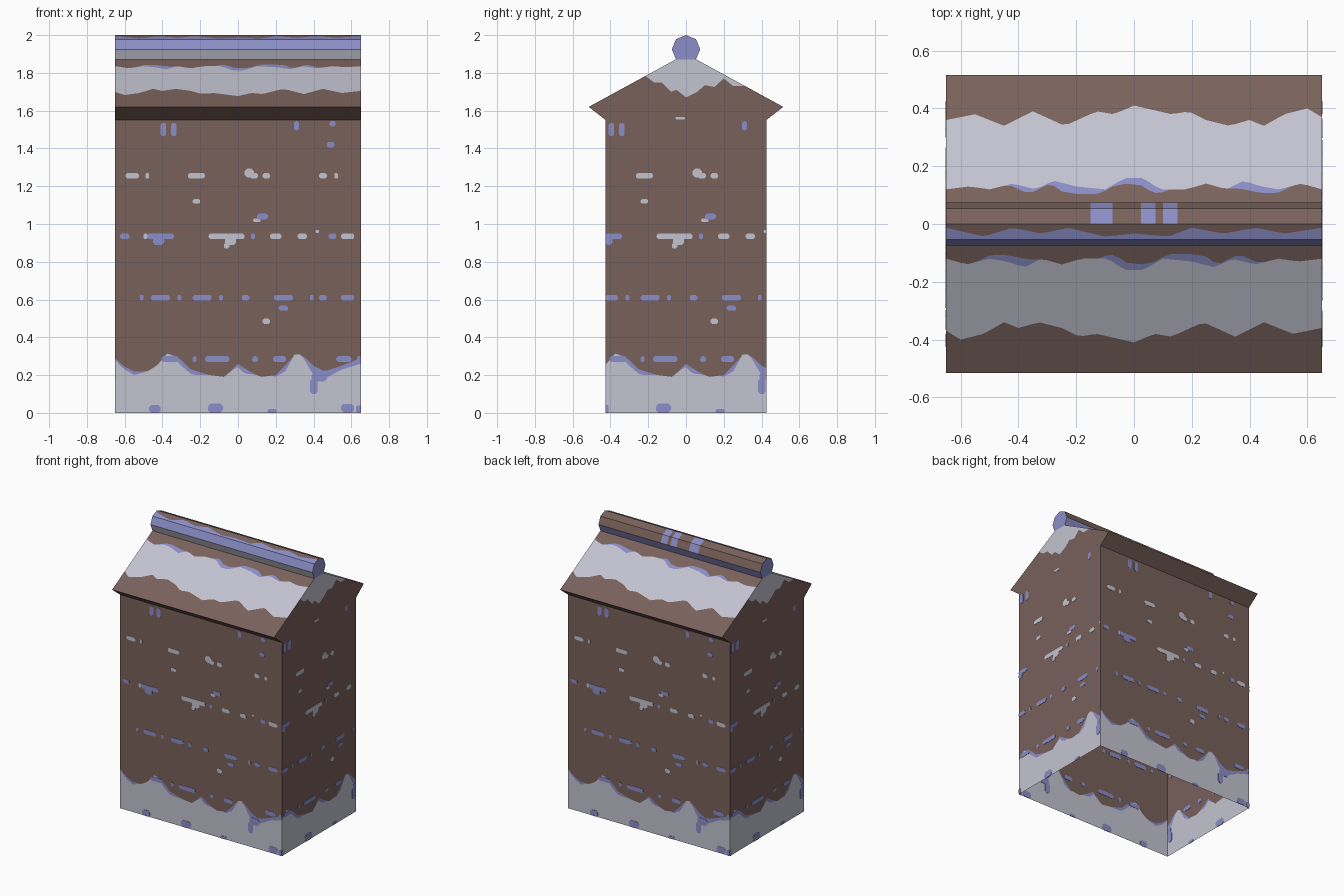
import bpy
import math
from mathutils import Matrix, Vector

if "Cube" in bpy.data.objects:
    bpy.data.objects.remove(bpy.data.objects["Cube"], do_unlink=True)

HALF_X, HALF_Y = 0.65, 0.425
EAVE_Y, EAVE_Z, WALL_TOP = 0.515, 1.62, 1.55
RIDGE_Y, RIDGE_Z, ROLL_RADIUS = 0.053, 1.872, 0.075
BROWN, SNOW, BLUE = range(3)


def make_material(name, colour):
    material = bpy.data.materials.new(name)
    material.use_nodes = True
    material.diffuse_color = (*colour, 1)
    shader = material.node_tree.nodes["Principled BSDF"]
    shader.inputs["Base Color"].default_value = (*colour, 1)
    shader.inputs["Roughness"].default_value = 0.9
    return material


MATERIALS = [
    make_material("weathered brown", (0.19, 0.12, 0.105)),
    make_material("pale grey", (0.55, 0.55, 0.64)),
    make_material("dusty blue", (0.26, 0.27, 0.57)),
]


def make_object(name, points, faces, indices, turn=0):
    """Mesh object turned by a number of quarter turns about z."""
    rotation = Matrix.Rotation(turn * math.pi / 2, 3, "Z")
    mesh = bpy.data.meshes.new(name)
    mesh.from_pydata([rotation @ Vector(p) for p in points], [], faces)
    for material in MATERIALS:
        mesh.materials.append(material)
    for polygon, index in zip(mesh.polygons, indices):
        polygon.material_index = index
    obj = bpy.data.objects.new(name, mesh)
    bpy.context.collection.objects.link(obj)
    return obj


def sample(curve, u):
    """Linear interpolation along points given in hundredths."""
    u *= 100
    for (a, low), (b, high) in zip(curve, curve[1:]):
        if u <= b:
            return (low + (high - low) * max(0, u - a) / (b - a)) / 100
    return curve[-1][1] / 100


def strip(name, half, rows, paints, turn=0):
    """Sheet spanning -half..half, built from row functions, one paint per band."""
    count = round(half * 80)
    us = [half * (2 * i / count - 1) for i in range(count + 1)]
    points = [row(u) for row in rows for u in us]
    faces, indices = [], []
    for band, paint in enumerate(paints):
        for i in range(count):
            a = band * (count + 1) + i
            b = a + count + 1
            faces.append((a, a + 1, b + 1, b))
            middle = (us[i] + us[i + 1]) / 2
            indices.append(paint(middle) if callable(paint) else paint)
    return make_object(name, points, faces, indices, turn)


# Edge curves, in hundredths
SKIRT = [(-65, 29), (-61, 25), (-55, 22), (-48, 22), (-43, 25), (-37, 32), (-30, 28),
         (-25, 23), (-15, 20), (-7, 19), (0, 26), (6, 22), (12, 19), (20, 20),
         (25, 25), (31, 32), (36, 29), (40, 25), (46, 22), (55, 25), (65, 29)]
SKIRT_LIP = [(-65, 1), (-55, 2), (-48, 0), (-36, 0), (-30, 3), (-22, 2), (-15, 0),
             (-4, 0), (3, 3), (9, 0), (18, 0), (25, 3), (30, 0), (34, 0), (39, 5),
             (45, 4), (55, 2), (65, 3)]
SNOW_LOW = [(-65, 37), (-60, 40), (-52, 38), (-45, 34), (-40, 36), (-33, 34), (-25, 36),
            (-19, 39), (-13, 38), (0, 41), (7, 38), (13, 39), (24, 34), (35, 39),
            (45, 34), (55, 38), (65, 36)]
SNOW_HIGH = [(-65, 12), (-58, 14), (-50, 12), (-44, 13), (-38, 15), (-32, 12), (-25, 14),
             (-18, 12), (-9, 12), (-3, 16), (3, 16), (10, 12), (20, 13), (28, 15),
             (34, 12), (42, 14), (50, 12), (57, 13), (65, 12)]
HIGH_LIP = [(-55, 0), (-46, 2), (-38, 3), (-33, 0), (-12, 0), (-6, 3), (3, 2), (9, 0),
            (13, 2), (25, 3), (31, 0), (38, 2), (45, 0)]
ROLL_EDGE = [(-65, 4), (-52, 1), (-42, 4), (-32, 2), (-23, 4), (-10, 1), (0, 2),
             (12, 1), (20, 4), (31, 2), (42, 4), (52, 2), (65, 4)]

# Marks on each wall: height, paint, then (centre, width) pairs, all in hundredths
DASHES = [
    (28.5, BLUE, [(-36, 9), (-23, 2), (-11, 13), (9, 3), (22, 7), (56, 8), (64, 2)]),
    (61, BLUE, [(-51, 2), (-41, 10), (-31, 2), (-19, 10), (-9, 2), (4, 4), (24, 10),
                (39, 2), (45, 4), (58, 7)]),
    (93.5, BLUE, [(-60, 5), (-41, 14), (50, 4), (8, 2)]),
    (93.5, SNOW, [(-49, 2), (-6, 19), (20, 6), (34, 5), (58, 7)]),
    (125.5, SNOW, [(-56, 7), (-48, 2), (-22, 9), (15, 4), (45, 4), (52, 2)]),
]
# Single blots: paint, centre, height, width, depth
BLOTS = [
    (BLUE, -39.5, 150, 3, 7), (BLUE, -34, 150, 3, 7), (BLUE, 31, 152, 2.5, 5),
    (BLUE, 50, 153, 3, 3), (BLUE, 49, 142, 4, 3), (SNOW, -3, 156, 5, 1.5),
    (SNOW, 6, 127, 5, 5), (SNOW, 8.5, 125.5, 4, 3), (SNOW, -22, 112, 4, 2.5),
    (BLUE, 13, 104, 6, 3), (SNOW, 10, 102, 4, 2), (SNOW, -4, 91, 6, 4),
    (SNOW, -6, 88.5, 3, 3), (BLUE, -42, 91, 6, 4), (SNOW, 42, 96, 2, 1.5),
    (BLUE, 24, 55.5, 5, 2.5), (SNOW, 15, 48.5, 4, 3), (BLUE, 40, 14, 4, 8),
    (BLUE, 43, 19, 8, 5), (BLUE, -44, 2, 6, 4.5), (BLUE, -12, 2.5, 8, 5),
    (BLUE, 18, 1, 5, 2), (BLUE, 58, 2.5, 7, 4.5), (BLUE, 65, 2, 5, 4),
]


def wall_marks(name, half, distance, turn):
    """Thin chamfered plates that show on both faces of the wall."""
    marks = [(paint, u, z, width, 3) for z, paint, pairs in DASHES for u, width in pairs]
    points, faces, indices = [], [], []
    for paint, u, z, width, depth in marks + BLOTS:
        left = max(-half, (u - width / 2) / 100)
        right = min(half, (u + width / 2) / 100)
        if right - left < 0.005:
            continue
        low, high = max(0, (z - depth / 2) / 100), (z + depth / 2) / 100
        cut = min(right - left, high - low) * 0.3
        outline = [(left + cut, low), (right - cut, low), (right, low + cut),
                   (right, high - cut), (right - cut, high), (left + cut, high),
                   (left, high - cut), (left, low + cut)]
        start, size = len(points), len(outline)
        for offset in (0.002, -0.002):
            points += [(x, -distance - offset, y) for x, y in outline]
        outer = list(range(start, start + size))
        inner = [i + size for i in outer]
        sides = [(outer[i - 1], inner[i - 1], inner[i], outer[i]) for i in range(size)]
        faces += [outer, inner[::-1]] + sides
        indices += [paint] * (size + 2)
    make_object(name, points, faces, indices, turn)


# Four open walls with a snowy skirt
WALLS = [("front", HALF_X, HALF_Y), ("right", HALF_Y, HALF_X),
         ("back", HALF_X, HALF_Y), ("left", HALF_Y, HALF_X)]
for turn, (side, half, distance) in enumerate(WALLS):
    rows = [
        lambda u: (u, -distance, 0),
        lambda u: (u, -distance, sample(SKIRT, u) - sample(SKIRT_LIP, u)),
        lambda u: (u, -distance, sample(SKIRT, u)),
        lambda u: (u, -distance, WALL_TOP),
    ]
    strip(side + "_wall", half, rows, [SNOW, BLUE, BROWN], turn)
    wall_marks(side + "_wall_marks", half, distance, turn)


def roof_z(s):
    return EAVE_Z + (EAVE_Y - s) / (EAVE_Y - RIDGE_Y) * (RIDGE_Z - EAVE_Z)


def slope(s):
    return (-s, roof_z(s))


# Two roof slopes with soffits and a snow band
for side, turn in (("front", 0), ("back", 2)):
    rows = [
        lambda u: (u, -HALF_Y, WALL_TOP),
        lambda u: (u, *slope(EAVE_Y)),
        lambda u: (u, *slope(sample(SNOW_LOW, u))),
        lambda u: (u, *slope(sample(SNOW_HIGH, u))),
        lambda u: (u, *slope(sample(SNOW_HIGH, u) - sample(HIGH_LIP, u))),
        lambda u: (u, *slope(RIDGE_Y)),
    ]
    strip(side + "_roof", HALF_X, rows, [BROWN, BROWN, SNOW, BLUE, BROWN], turn)

# Gable ends: brown below, jagged snow at the peak
JAGGED = [(-0.215, roof_z(0.215)), (-0.17, 1.75), (-0.13, 1.75), (-0.08, 1.7), (-0.05, 1.71),
          (0, 1.67), (0.06, 1.7), (0.1, 1.735), (0.15, 1.725), (0.2, 1.77), (0.25, 1.73),
          (0.31, roof_z(0.31))]
for side, turn in (("right", 1), ("left", 3)):
    outline = [(-HALF_Y, WALL_TOP), (HALF_Y, WALL_TOP), (EAVE_Y, EAVE_Z), *JAGGED[::-1],
               (-EAVE_Y, EAVE_Z), (RIDGE_Y, RIDGE_Z), (-RIDGE_Y, RIDGE_Z)]
    points = [(u, -HALF_X, z) for u, z in outline]
    edge, count = list(range(3, 3 + len(JAGGED))), len(outline)
    lower = [0, 1, 2] + edge + [count - 3]
    upper = edge[::-1] + [count - 2, count - 1]
    make_object(side + "_gable", points, [lower, upper], [BROWN, SNOW], turn)

# Eight-sided ridge roll, from its front foot over the top to the back foot
CENTRE_Z = 2 - ROLL_RADIUS
RING = [(-ROLL_RADIUS * math.cos(math.radians(a)), CENTRE_Z + ROLL_RADIUS * math.sin(math.radians(a)))
        for a in range(-45, 270, 45)]


def ring_row(index):
    return lambda u: (u, *RING[index])


def roll_edge(u):
    share = min(1, sample(ROLL_EDGE, u) / RIDGE_Y)
    return (u, *Vector(RING[2]).lerp(Vector(RING[3]), share))


def patches(u):
    return BLUE if any(abs(u - c) < w for c, w in ((-0.11, 0.03), (0.05, 0.03), (0.12, 0.02))) else BROWN


rows = [ring_row(0), ring_row(1), ring_row(2), roll_edge] + [ring_row(i) for i in range(3, 7)]
strip("ridge_roll", HALF_X, rows, [SNOW, BLUE, BLUE, BROWN, patches, patches, BLUE])
for side, turn in (("right", 1), ("left", 3)):
    points = [(y, -HALF_X, z) for y, z in RING]
    make_object(side + "_ridge_cap", points, [list(range(len(RING)))[::-1]], [BLUE], turn)
